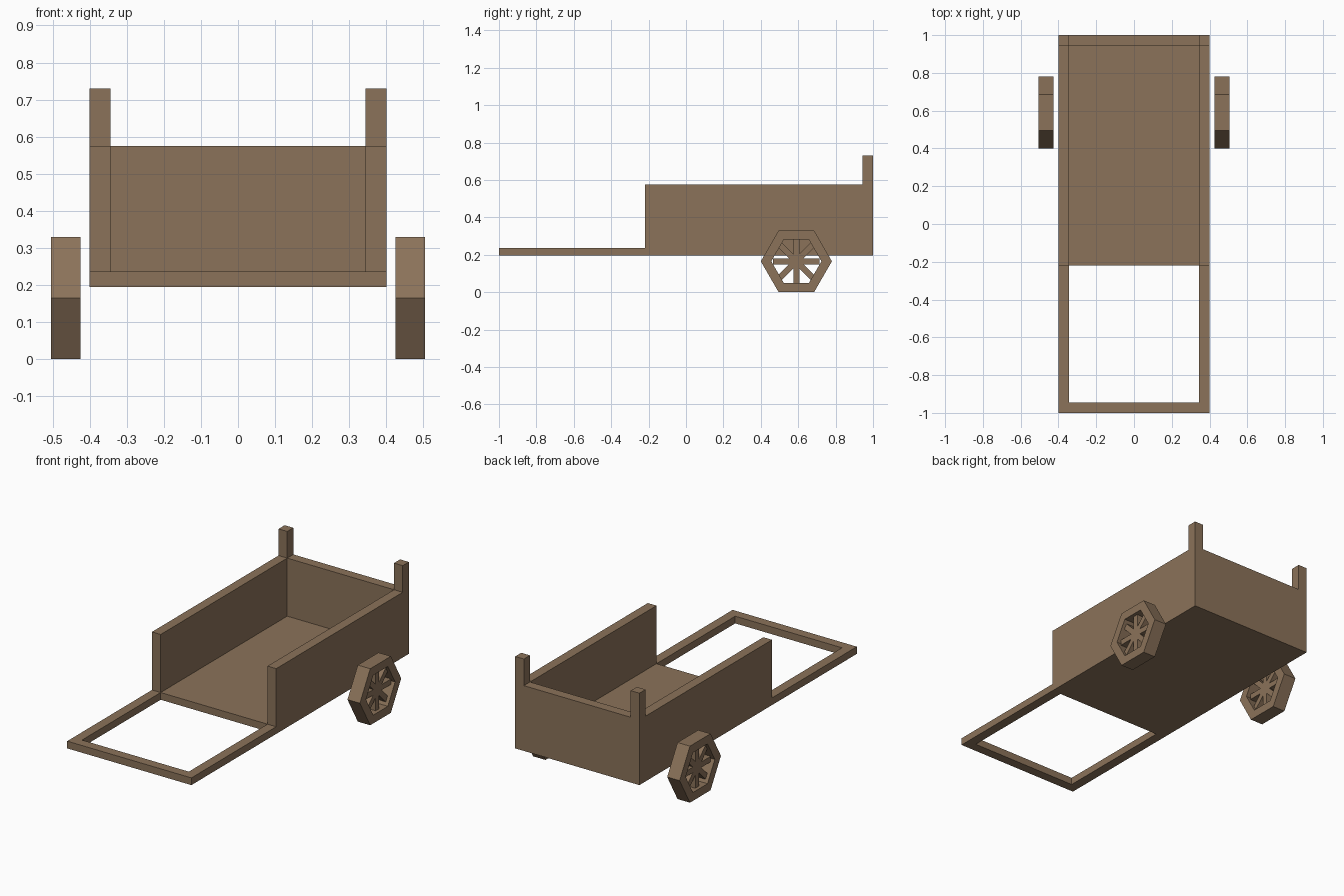
import bpy, bmesh, math
from mathutils import Matrix

if "Cube" in bpy.data.objects:
    bpy.data.objects.remove(bpy.data.objects["Cube"])

wood = bpy.data.materials.new("brown wood")
wood.diffuse_color = (0.258, 0.169, 0.101, 1)
wood.use_nodes = True
wood.node_tree.nodes["Principled BSDF"].inputs["Base Color"].default_value = wood.diffuse_color


def finish(bm, name):
    bmesh.ops.recalc_face_normals(bm, faces=bm.faces)
    mesh = bpy.data.meshes.new(name)
    bm.to_mesh(mesh)
    bm.free()
    mesh.materials.append(wood)
    obj = bpy.data.objects.new(name, mesh)
    bpy.context.collection.objects.link(obj)
    return obj


def box(name, x, y, z):
    bm = bmesh.new()
    size = [b - a for a, b in (x, y, z)]
    mid = [(a + b) / 2 for a, b in (x, y, z)]
    bmesh.ops.create_cube(bm, size=1, matrix=Matrix.Translation(mid) @ Matrix.Diagonal((*size, 1)))
    return finish(bm, name)


W, T = 0.40, 0.056                    # half width, board thickness
Z0, Z1, Z2, Z3 = 0.195, 0.237, 0.575, 0.73
FRONT = -0.22                         # front end of the cargo bed
IN = W - T

# Bed, tail board and pull bar
box("floor", (-IN, IN), (FRONT, 1 - T), (Z0, Z1))
box("tail_board", (-IN, IN), (1 - T, 1), (Z0, Z2))
box("pull_bar", (-IN, IN), (-1, -1 + T), (Z0, Z1))


def wheel(name, side):
    cx, cy, cz = side * 0.465, 0.59, 0.165
    half, r_out, r_in = 0.04, 0.19, 0.134
    # Hexagonal rim, a closed loop of four-sided sections
    bm = bmesh.new()
    rings = []
    for i in range(6):
        a = math.radians(60 * i)
        rings.append([bm.verts.new((cx + dx, cy + r * math.cos(a), cz + r * math.sin(a)))
                      for r, dx in ((r_out, -half), (r_out, half), (r_in, half), (r_in, -half))])
    for i in range(6):
        p, q = rings[i], rings[(i + 1) % 6]
        for k in range(4):
            bm.faces.new((p[k], p[(k + 1) % 4], q[(k + 1) % 4], q[k]))
    finish(bm, name + "_rim")
    # Spokes: four crossing bars, recessed inside the rim
    bm = bmesh.new()
    for i in range(4):
        m = (Matrix.Translation((cx, cy, cz)) @ Matrix.Rotation(math.radians(45 * i), 4, 'X')
             @ Matrix.Diagonal((0.04, 0.25, 0.032, 1)))
        bmesh.ops.create_cube(bm, size=1, matrix=m)
    finish(bm, name + "_spokes")


# Mirrored parts
for side, label in ((-1, "left"), (1, "right")):
    xs = tuple(sorted((side * IN, side * W)))
    box(label + "_handle", xs, (-1, FRONT), (Z0, Z1))
    box(label + "_side_board", xs, (FRONT, 1), (Z0, Z2))
    box(label + "_corner_post", xs, (1 - T, 1), (Z2, Z3))
    wheel(label + "_wheel", side)
